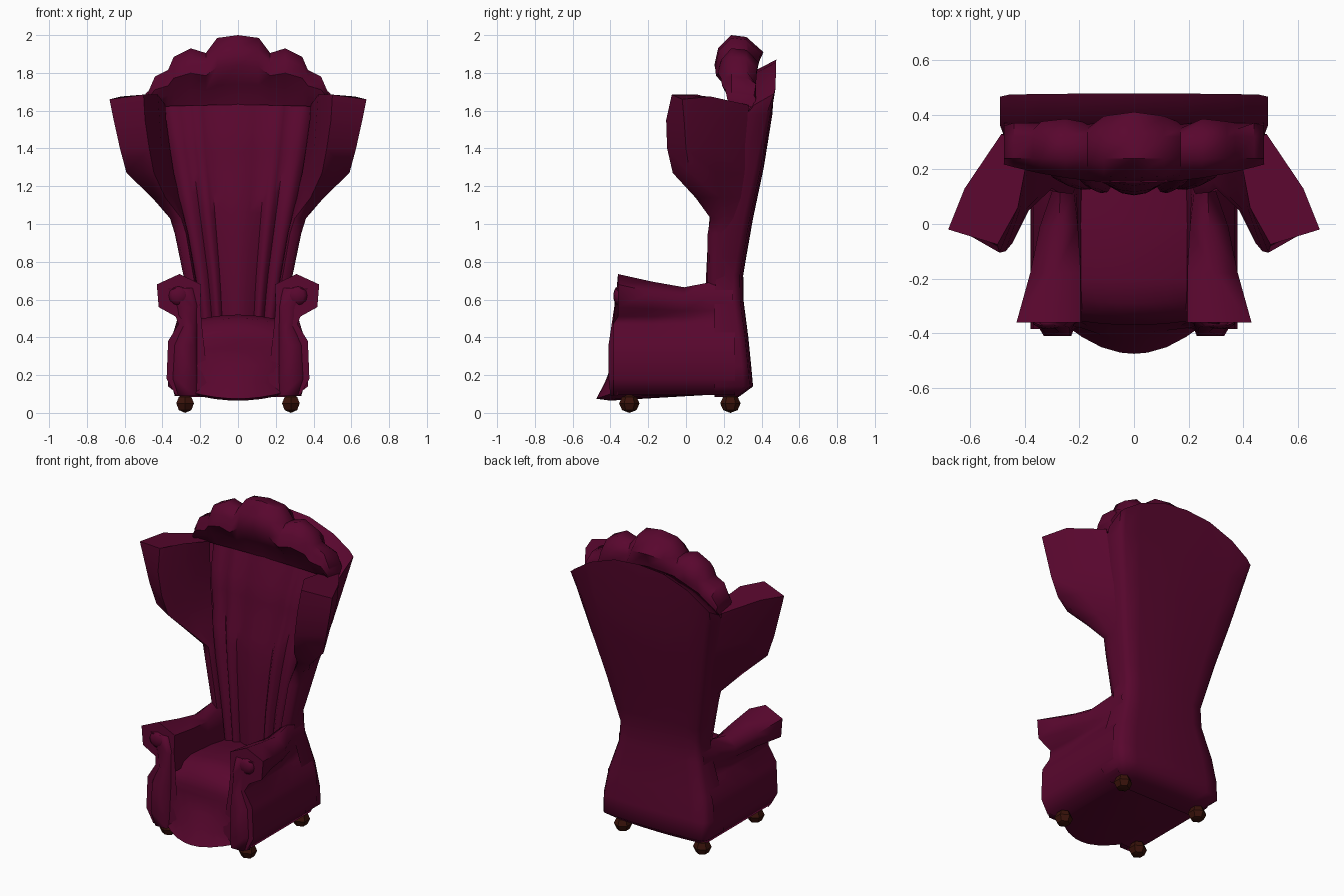
import bpy, bmesh, math

if "Cube" in bpy.data.objects:
    bpy.data.objects.remove(bpy.data.objects["Cube"])


def material(name, rgb):
    m = bpy.data.materials.new(name)
    m.diffuse_color = (*rgb, 1)
    m.use_nodes = True
    m.node_tree.nodes["Principled BSDF"].inputs["Base Color"].default_value = m.diffuse_color
    return m


FABRIC = material("burgundy_fabric", (0.098, 0.002, 0.027))
WOOD = material("dark_brown_wood", (0.04, 0.006, 0.003))


def finish(name, bm, mat, angle=45):
    bmesh.ops.recalc_face_normals(bm, faces=bm.faces)
    me = bpy.data.meshes.new(name)
    bm.to_mesh(me)
    bm.free()
    me.materials.append(mat)
    ob = bpy.data.objects.new(name, me)
    bpy.context.collection.objects.link(ob)
    bpy.ops.object.select_all(action='DESELECT')
    ob.select_set(True)
    bpy.context.view_layer.objects.active = ob
    bpy.ops.object.shade_smooth_by_angle(angle=math.radians(angle))
    return ob


def loft(name, rings, sx=1, closed=True, caps=(0, -1), strip=False, angle=65, skip=None):
    """Skin equal-length point rings; sx=-1 mirrors in x; skip(ring, i) leaves hidden faces out."""
    bm = bmesh.new()
    vs = [[bm.verts.new((sx * x, y, z)) for x, y, z in r] for r in rings]
    n = len(rings[0])
    for k, (a, b) in enumerate(zip(vs, vs[1:])):
        for i in range(n if closed else n - 1):
            if skip and skip(k, i):
                continue
            j = (i + 1) % n
            bm.faces.new((a[i], a[j], b[j], b[i]))
    for c in caps:
        r = vs[c]
        if strip:
            for i in range(n // 2 - 1):
                bm.faces.new((r[i], r[i + 1], r[n - 2 - i], r[n - 1 - i]))
        else:
            bm.faces.new(r)
    bmesh.ops.delete(bm, geom=[v for v in bm.verts if not v.link_faces], context='VERTS')
    return finish(name, bm, FABRIC, angle)


def lerp(table, t):
    for (a, va), (b, vb) in zip(table, table[1:]):
        if t <= b:
            return va + (vb - va) * (t - a) / (b - a)
    return table[-1][1]


# Back shell: waisted body flaring up to an arched top edge
FR = (-1, -0.93, -0.7, -0.35, 0, 0.35, 0.7, 0.93, 1)


def shell_ring(z, w, yf, yb, rnd, arch=0, drop=0):
    rise = [arch * (1 - abs(f) ** 2.4) for f in FR]
    front = [(w * f, yf, z + r - drop) for f, r in zip(FR, rise)]
    rear = [(w * f, yb - rnd * (1 if abs(f) == 1 else 0.4 * f * f), z + r)
            for f, r in zip(FR, rise)]
    return front + rear[::-1]


levels = [(0.085, 0.30, 0.15, 0.28, .04), (0.14, 0.37, 0.15, 0.355, .05),
          (0.25, 0.374, 0.15, 0.345, .05), (0.40, 0.35, 0.15, 0.33, .05),
          (0.60, 0.29, 0.15, 0.304, .05), (0.73, 0.283, 0.16, 0.303, .05),
          (0.82, 0.305, 0.17, 0.318, .05), (1.03, 0.352, 0.20, 0.355, .05),
          (1.30, 0.415, 0.26, 0.412, .045), (1.58, 0.475, 0.32, 0.457, .03)]
loft("back_shell", [shell_ring(*l) for l in levels]
     + [shell_ring(1.69, 0.49, 0.36, 0.478, .012, 0.18, 0.06)], strip=True,
     skip=lambda k, i: k < 8 and i < 8)

# Channelled inner back cushion
BASE_Y = [(0.42, 0.135), (0.7, 0.135), (1.0, 0.15), (1.2, 0.175), (1.45, 0.235), (1.70, 0.30)]
HALF_W = [(0.42, 0.20), (0.7, 0.235), (1.0, 0.295), (1.4, 0.375), (1.70, 0.425)]
SEAMS = [-1, -0.66, -0.40, 0.40, 0.66, 1]
us = [(a + (b - a) * k / 4, k / 4) for a, b in zip(SEAMS, SEAMS[1:]) for k in range(4)] + [(1, 1)]
rows = []
for k in range(13):
    z = 0.42 + 1.28 * k / 12
    row = []
    for u, t in us:
        fade = 1 if z < 1.25 else 0.6
        puff = 0.03 * fade * math.sin(math.pi * t) ** 0.7 if 0 < t < 1 else 0
        puff += 0.02 * math.exp(-((z - 1.45) / 0.1) ** 2)
        y = lerp(BASE_Y, z) - puff + 0.03 * u * u + (0.04 if abs(u) == 1 else 0)
        row.append((u * lerp(HALF_W, z), y, z))
    rows.append(row)
loft("back_cushion", rows, closed=False, caps=())

# Scalloped rolled crest along the arch
CREST = [(0, 2.0, 0.41), (0.11, 1.985, 0.395), (0.17, 1.905, 0.35), (0.25, 1.93, 0.385),
         (0.34, 1.885, 0.375), (0.37, 1.815, 0.345), (0.44, 1.78, 0.37), (0.475, 1.70, 0.36)]


def crest_ring(x, top, rear):
    low = 1.63 - 0.05 * x * x
    k = (top - low) / 0.37
    f = 0.15 + 0.3 * x * x
    return [(x, f, top - 0.16 * k), (x, f + 0.02, top - 0.07 * k), (x, 0.24, top),
            (x, 0.32, top - 0.01 * k), (x, rear, top - 0.09 * k), (x, 0.37, top - 0.17 * k),
            (x, 0.36, low), (x, 0.265, low), (x, 0.225, top - 0.26 * k)]


loft("crest", [crest_ring(-x, t, r) for x, t, r in reversed(CREST[1:])]
     + [crest_ring(*c) for c in CREST], angle=50)

# Wing sections per height: rear outer, mid outer, front outer, front inner, mid inner, rear inner
WING = [(0.66, [(.27, .20), (.275, .16), (.265, .12), (.225, .11), (.215, .13), (.21, .20)]),
        (0.95, [(.33, .22), (.335, .17), (.32, .125), (.275, .115), (.265, .14), (.26, .22)]),
        (1.03, [(.352, .25), (.36, .20), (.35, .145), (.30, .13), (.285, .16), (.28, .24)]),
        (1.14, [(.38, .29), (.42, .18), (.455, .08), (.385, .05), (.35, .10), (.31, .22)]),
        (1.27, [(.41, .31), (.515, .16), (.59, .02), (.445, -.07), (.39, .06), (.34, .22)]),
        (1.40, [(.43, .32), (.55, .16), (.625, .0), (.47, -.10), (.405, .06), (.36, .24)]),
        (1.55, [(.465, .33), (.595, .15), (.658, -.01), (.492, -.105), (.415, .06), (.38, .26)]),
        (1.67, [(.485, .33), (.62, .13), (.68, -.02), (.50, -.075), (.425, .06), (.385, .27)])]
TOP_TILT = (-.04, .005, -.01, .015, .015, -.04)
wing_rings = [[(x, y, z + (t if z > 1.6 else 0)) for (x, y), t in zip(r, TOP_TILT)]
              for z, r in WING]

# Arm outlines (x, z): flared base and rolled top, large in front and slimmer behind
ARM_LOW = [(.15, .10), (.33, .095), (.378, .18), (.37, .38), (.315, .47)]
ROLL_F = [(.33, .51), (.42, .56), (.43, .68), (.31, .735), (.195, .68), (.20, .57), (.19, .45)]
ROLL_Q = [(.32, .51), (.365, .55), (.38, .64), (.29, .695), (.195, .655), (.20, .56), (.19, .45)]
ROLL_M = [(.31, .51), (.33, .54), (.345, .61), (.275, .665), (.205, .635), (.205, .55), (.19, .45)]
ROLL_B = [(.295, .51), (.295, .54), (.30, .62), (.27, .69), (.22, .66), (.21, .55), (.19, .45)]


def arm_ring(roll, y, y_low):
    return [(x, y_low, z) for x, z in ARM_LOW] + [(x, y, z) for x, z in roll]


def ellipsoid(name, loc, size, mat, seg, rng):
    bm = bmesh.new()
    bmesh.ops.create_uvsphere(bm, u_segments=seg, v_segments=rng, radius=1)
    for v in bm.verts:
        v.co = [c + s * p for c, s, p in zip(loc, size, v.co)]
    return finish(name, bm, mat, 40 if mat == WOOD else 70)


for sx, side in ((1, "right"), (-1, "left")):
    loft(side + "_wing", wing_rings, sx, caps=(-1,), skip=lambda k, i: k < 7 and i == 5)
    loft(side + "_arm", [arm_ring(ROLL_F, -0.36, -0.385), arm_ring(ROLL_Q, -0.18, -0.18),
                         arm_ring(ROLL_M, -0.01, 0.0), arm_ring(ROLL_B, 0.12, 0.12),
                         arm_ring(ROLL_B, 0.25, 0.26)], sx, closed=False, caps=(0,))
    # Padded post down the front of the arm and the scroll centre
    POST = [(.09, .21, .335, -.40), (.18, .21, .36, -.41), (.36, .215, .35, -.41),
            (.46, .215, .305, -.395), (.56, .215, .32, -.38), (.66, .24, .37, -.372)]
    loft(side + "_arm_post", [[(a, -.36, z), (a + .02, y, z), (b - .03, y, z), (b, -.36, z)]
                              for z, a, b, y in POST], sx, closed=False, angle=80)
    ellipsoid(side + "_arm_scroll", (sx * 0.315, -0.36, 0.62), (0.055, 0.025, 0.05), FABRIC, 10, 6)
    for y, end in ((-0.30, "front"), (0.235, "rear")):
        ellipsoid(f"{end}_{side}_foot", (sx * 0.28, y, 0.05), (0.054, 0.054, 0.05), WOOD, 6, 4)

# Seat cushion and bulging front apron: (y, z) profile swept across the width
SEAT = [(.16, .48), (.0, .505), (-.2, .52), (-.29, .50), (-.335, .455), (-.37, .39),
        (-.36, .34), (-.395, .25), (-.43, .16), (-.475, .075), (-.40, .065), (.20, .10)]
seat_rings = []
for x in (-0.23, -0.19, -0.12, -0.05, 0, 0.05, 0.12, 0.19, 0.23):
    q = (x / 0.23) ** 2
    ring = []
    for y, z in SEAT:
        dy = q * (0.09 if z < 0.2 else 0.02) if y < -0.25 else 0
        dz = -0.03 * q if z > 0.4 else (0.03 * q if z < 0.09 else 0)
        ring.append((x, y + dy, z + dz))
    seat_rings.append(ring)
loft("seat", seat_rings, closed=False, caps=())
